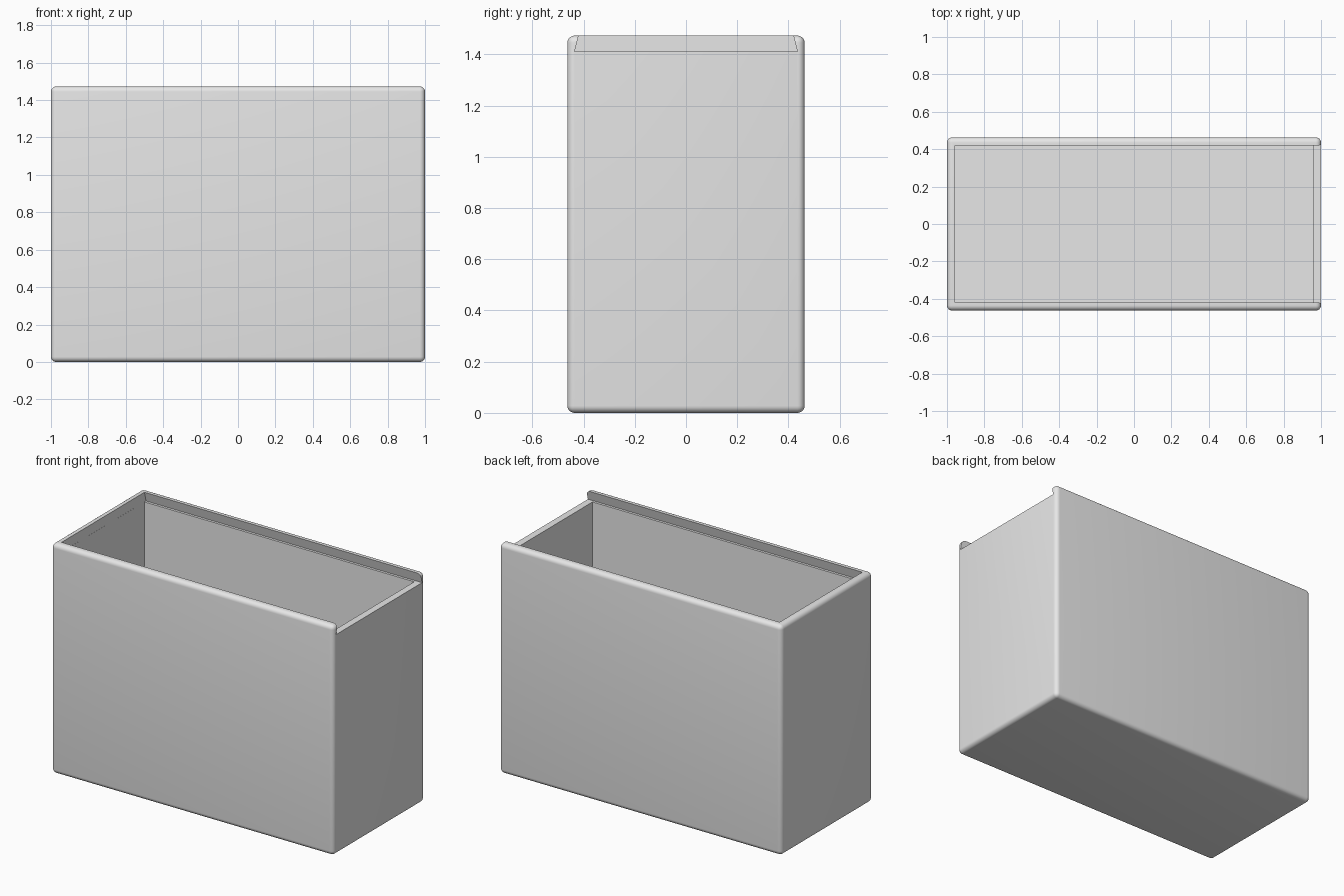
import bpy
import bmesh
from math import radians

if "Cube" in bpy.data.objects:
    bpy.data.objects.remove(bpy.data.objects["Cube"], do_unlink=True)

HALF_X, HALF_Y, HEIGHT = 1.0, 0.463, 1.473
WALL, ROUND = 0.044, 0.028
LID_FLOOR = 1.411

grey = bpy.data.materials.new("plain grey")
grey.use_nodes = True
grey.diffuse_color = (0.8, 0.8, 0.8, 1)
grey.node_tree.nodes["Principled BSDF"].inputs["Base Color"].default_value = grey.diffuse_color


def block(name, x0, x1, z0, z1, low_y, high_y):
    """Block whose half width goes from low_y at the bottom to high_y at the top."""
    bm = bmesh.new()
    bmesh.ops.create_cube(bm, size=2)
    for v in bm.verts:
        top = v.co.z > 0
        v.co.x = x1 if v.co.x > 0 else x0
        v.co.y *= high_y if top else low_y
        v.co.z = z1 if top else z0
    mesh = bpy.data.meshes.new(name)
    bm.to_mesh(mesh)
    bm.free()
    mesh.materials.append(grey)
    obj = bpy.data.objects.new(name, mesh)
    bpy.context.collection.objects.link(obj)
    return obj


# Rounded outer body
box = block("open_box", -HALF_X, HALF_X, 0, HEIGHT, HALF_Y, HALF_Y)
bevel = box.modifiers.new("rounded_edges", "BEVEL")
bevel.width = ROUND
bevel.segments = 6

# Inner cavity, and a dovetail lid slot that runs out through the +x end
inner_x, inner_y = HALF_X - WALL, HALF_Y - WALL
cavity = block("cavity_cutter", -inner_x, inner_x, WALL, LID_FLOOR + 0.02, inner_y, inner_y)
slot = block("lid_slot_cutter", -inner_x - 0.0005, HALF_X + 0.1, LID_FLOOR, HEIGHT + 0.02,
             inner_y + 0.016, inner_y - 0.005)
cutters = [cavity, slot]
for cutter in cutters:
    cutter.hide_render = True
    cut = box.modifiers.new(cutter.name, "BOOLEAN")
    cut.operation = "DIFFERENCE"
    cut.solver = "EXACT"
    cut.object = cutter

# Apply the cuts and drop the cutters
bpy.ops.object.select_all(action="DESELECT")
bpy.context.view_layer.objects.active = box
box.select_set(True)
for name in [m.name for m in box.modifiers]:
    bpy.ops.object.modifier_apply(modifier=name)
for cutter in cutters:
    bpy.data.objects.remove(cutter, do_unlink=True)
bpy.ops.object.shade_smooth_by_angle(angle=radians(30))
